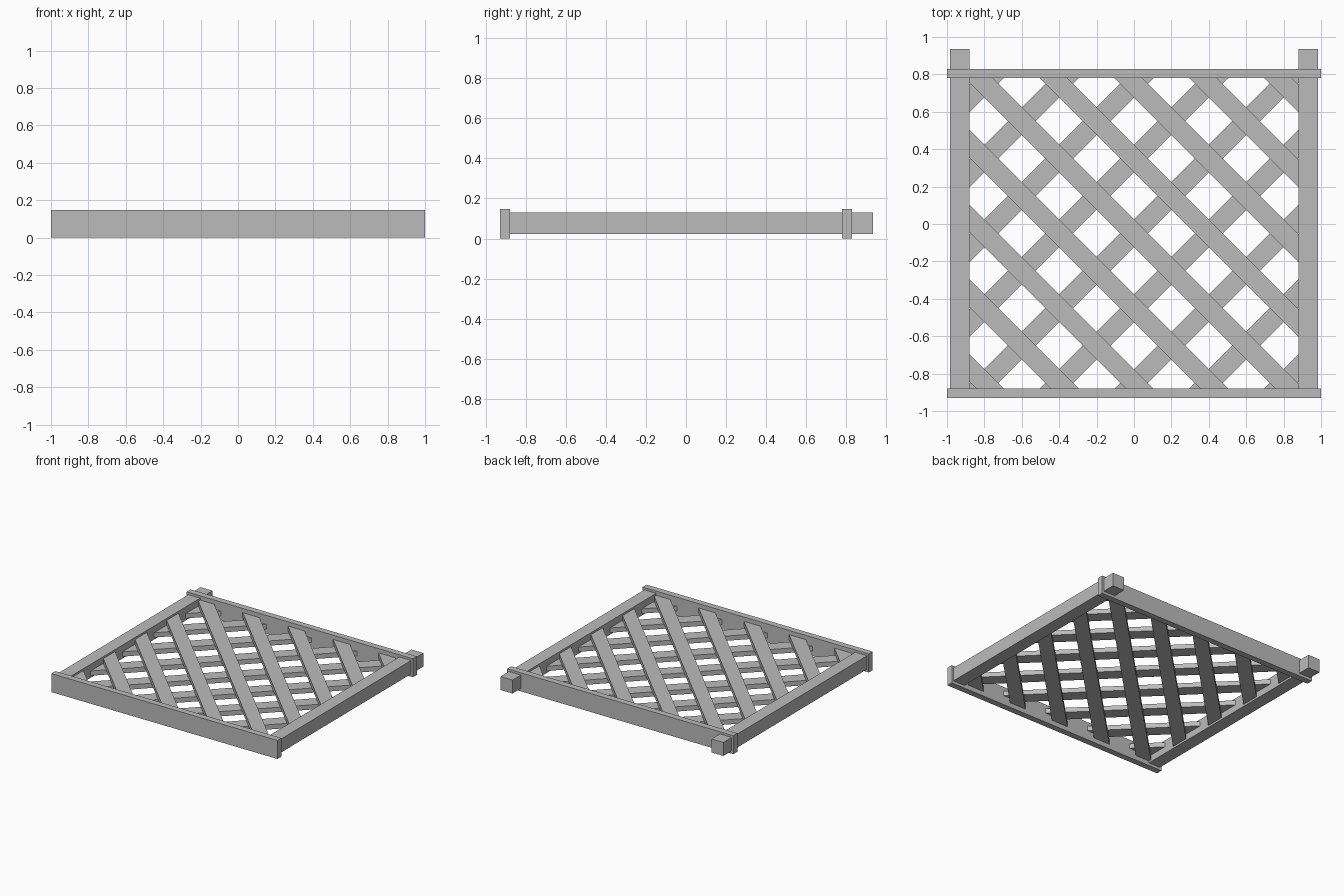
import bpy, bmesh, math
from mathutils import Vector, Matrix

cube = bpy.data.objects.get("Cube")
if cube:
    bpy.data.objects.remove(cube, do_unlink=True)

# Single plain grey
grey = bpy.data.materials.new("plain grey")
grey.use_nodes = True
colour = (0.5, 0.5, 0.5, 1)
grey.diffuse_color = colour
grey.node_tree.nodes["Principled BSDF"].inputs["Base Color"].default_value = colour


def finish(name, bm):
    mesh = bpy.data.meshes.new(name)
    bm.normal_update()
    bm.to_mesh(mesh)
    bm.free()
    mesh.materials.append(grey)
    obj = bpy.data.objects.new(name, mesh)
    bpy.context.scene.collection.objects.link(obj)


def add_box(bm, centre, size, angle=0):
    matrix = (Matrix.Translation(centre) @ Matrix.Rotation(angle, 4, 'Z')
              @ Matrix.Diagonal((*size, 1)))
    bmesh.ops.create_cube(bm, size=1, matrix=matrix)


def box(name, low, high):
    low, high = Vector(low), Vector(high)
    bm = bmesh.new()
    add_box(bm, (low + high) / 2, high - low)
    finish(name, bm)


# Frame: cross rails and the long side posts that run past the back rail
INNER_X, FRONT, BACK = 0.88, -0.88, 0.78
box("front_rail", (-1, FRONT - 0.05, 0), (1, FRONT, 0.148))
box("back_rail", (-1, BACK, 0), (1, BACK + 0.05, 0.148))
box("right_post", (-0.985, FRONT, 0.022), (-INNER_X, 0.935, 0.13))
box("left_post", (INNER_X, FRONT, 0.022), (0.985, 0.935, 0.13))

# Lattice: two layers of diagonal slats trimmed to the frame opening
MIDDLE = (FRONT + BACK) / 2
SPACING, WIDTH, THICK = 0.4, 0.105, 0.038
trims = [((INNER_X, 0, 0), (1, 0, 0)), ((-INNER_X, 0, 0), (-1, 0, 0)),
         ((0, BACK, 0), (0, 1, 0)), ((0, FRONT, 0), (0, -1, 0))]


def slat(name, offset, z, angle):
    bm = bmesh.new()
    add_box(bm, (offset, MIDDLE, z), (4, WIDTH, THICK), angle)
    for point, normal in trims:
        cut = bmesh.ops.bisect_plane(bm, geom=bm.verts[:] + bm.edges[:] + bm.faces[:],
                                     plane_co=point, plane_no=normal, clear_outer=True)
        edges = [e for e in cut["geom_cut"] if isinstance(e, bmesh.types.BMEdge)]
        if edges:
            bmesh.ops.holes_fill(bm, edges=edges)
    bmesh.ops.recalc_face_normals(bm, faces=bm.faces[:])
    finish(name, bm)


for layer, z, angle in (("upper", 0.095, -math.pi / 4), ("lower", 0.057, math.pi / 4)):
    for i in range(-4, 5):
        slat(f"{layer}_slat_{i + 5}", i * SPACING, z, angle)
